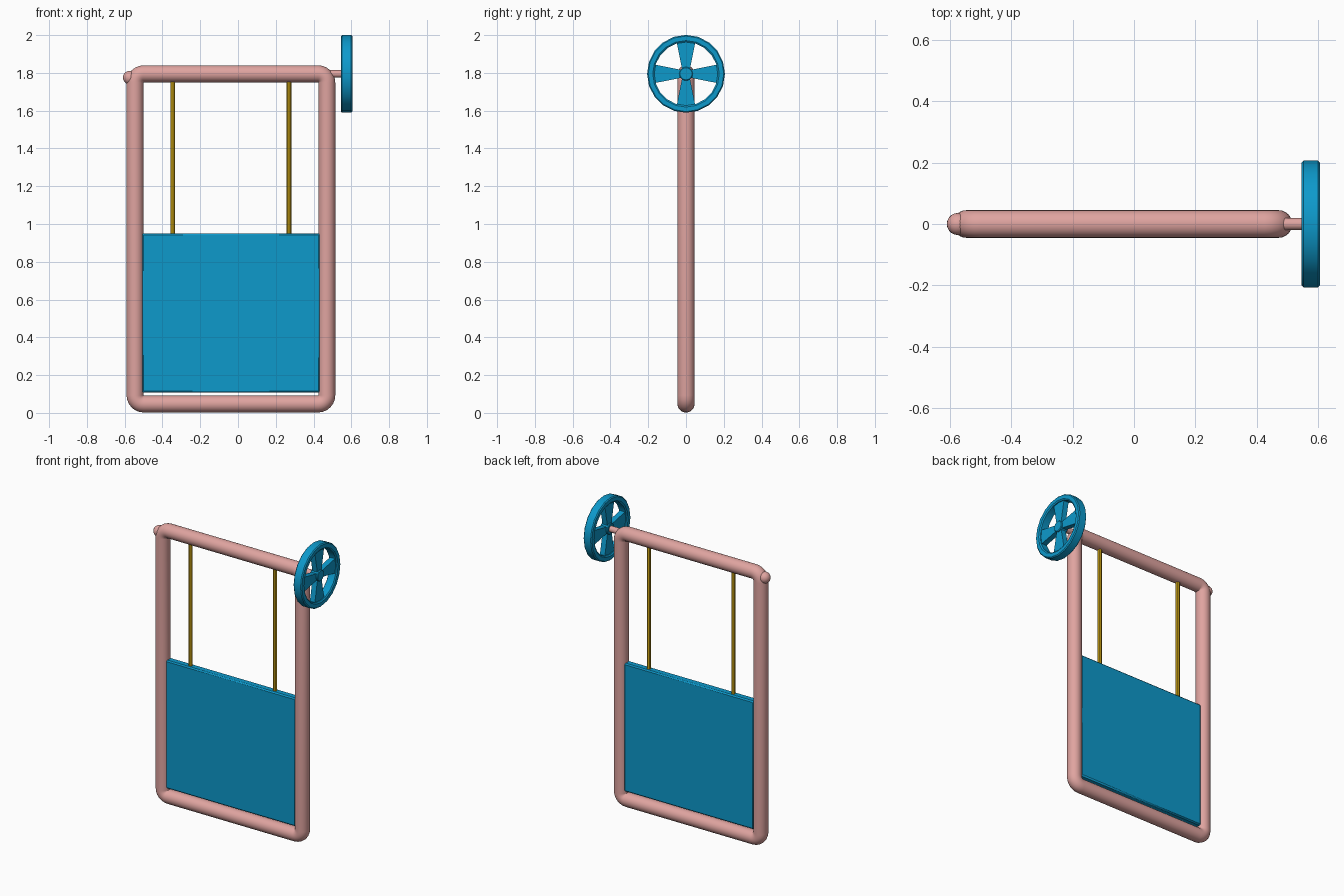
import bpy, bmesh
from math import cos, sin, pi, radians
from mathutils import Matrix, Vector

cube = bpy.data.objects.get("Cube")
if cube:
    bpy.data.objects.remove(cube, do_unlink=True)


def material(name, rgb):
    m = bpy.data.materials.new(name)
    m.use_nodes = True
    m.diffuse_color = (*rgb, 1)
    m.node_tree.nodes["Principled BSDF"].inputs["Base Color"].default_value = (*rgb, 1)
    return m


PINK = material("dusty pink", (0.74, 0.37, 0.35))
BLUE = material("bright blue", (0.004, 0.32, 0.60))
GOLD = material("golden yellow", (0.66, 0.40, 0.008))


def finish(name, bm, mat, bevel=0):
    bmesh.ops.recalc_face_normals(bm, faces=bm.faces[:])
    me = bpy.data.meshes.new(name)
    bm.to_mesh(me)
    bm.free()
    me.materials.append(mat)
    ob = bpy.data.objects.new(name, me)
    bpy.context.collection.objects.link(ob)
    bpy.ops.object.select_all(action='DESELECT')
    ob.select_set(True)
    bpy.context.view_layer.objects.active = ob
    bpy.ops.object.shade_smooth_by_angle(angle=radians(35))
    if bevel:
        mod = ob.modifiers.new("edge", 'BEVEL')
        mod.width = bevel
        mod.segments = 1
    return ob


def rod(name, mid, axis, radius, length, mat, sides, bevel=0):
    bm = bmesh.new()
    turn = Vector((0, 0, 1)).rotation_difference(Vector(axis)).to_matrix().to_4x4()
    bmesh.ops.create_cone(bm, cap_ends=True, segments=sides, radius1=radius,
                          radius2=radius, depth=length,
                          matrix=Matrix.Translation(mid) @ turn)
    return finish(name, bm, mat, bevel)


# Tubular frame: a round section swept along a rounded rectangle
LEFT, RIGHT, LOW, HIGH, TUBE = 0.47, -0.545, 0.047, 1.795, 0.045
BEND, STEPS, SIDES = 0.046, 6, 24
bm = bmesh.new()
rings = []
corners = [(LEFT, HIGH, 1, 1), (RIGHT, HIGH, -1, 1),
           (RIGHT, LOW, -1, -1), (LEFT, LOW, 1, -1)]
for k, (x, z, sx, sz) in enumerate(corners):
    for s in range(STEPS + 1):
        a = pi / 2 * (k + s / STEPS)
        out = Vector((cos(a), 0, sin(a)))
        mid = Vector((x - sx * BEND, 0, z - sz * BEND)) + out * BEND
        rings.append([bm.verts.new(mid + out * TUBE * cos(t) + Vector((0, TUBE * sin(t), 0)))
                      for t in (2 * pi * i / SIDES for i in range(SIDES))])
for a, b in zip(rings, rings[1:] + rings[:1]):
    for i in range(SIDES):
        j = (i + 1) % SIDES
        bm.faces.new((a[i], a[j], b[j], b[i]))
finish("tube_frame", bm, PINK)

# Sliding gate panel
bm = bmesh.new()
bmesh.ops.create_cube(bm, size=1, matrix=Matrix.Translation((-0.037, 0, 0.529))
                      @ Matrix.Diagonal((0.945, 0.05, 0.844, 1)))
finish("gate_panel", bm, BLUE, 0.008)

# Hanging rods
for name, x in (("left_hanger", 0.27), ("right_hanger", -0.345)):
    rod(name, (x, 0, 1.355), (0, 0, 1), 0.0125, 0.83, GOLD, 8)

# Axle and rounded end knob
rod("axle", (0.51, 0, HIGH), (1, 0, 0), 0.02, 0.12, PINK, 16)
bm = bmesh.new()
bmesh.ops.create_uvsphere(bm, u_segments=20, v_segments=12, radius=0.036,
                          matrix=Matrix.Translation((-0.573, 0, 1.775)))
finish("end_knob", bm, PINK)

# Wheel rim: a chamfered section turned around the axle
WHEEL_X, RIM_SIDES = 0.575, 20
section = [(-0.03, 0.176), (-0.03, 0.2), (-0.024, 0.206), (0.024, 0.206),
           (0.03, 0.2), (0.03, 0.176), (0.024, 0.168), (-0.024, 0.168)]
bm = bmesh.new()
rings = []
for i in range(RIM_SIDES):
    a = 2 * pi * i / RIM_SIDES
    rings.append([bm.verts.new((WHEEL_X + x, r * cos(a), HIGH + r * sin(a)))
                  for x, r in section])
for a, b in zip(rings, rings[1:] + rings[:1]):
    for i in range(len(section)):
        j = (i + 1) % len(section)
        bm.faces.new((a[i], a[j], b[j], b[i]))
finish("wheel_rim", bm, BLUE)

# Four flared spokes
bm = bmesh.new()
for k in range(4):
    turn = Matrix.Rotation(k * pi / 2, 3, 'X')
    base = [bm.verts.new(Vector((WHEEL_X - 0.018, 0, HIGH)) + turn @ Vector((0, y, r)))
            for y, r in ((-0.02, 0.02), (0.02, 0.02), (0.05, 0.172), (-0.05, 0.172))]
    face = bm.faces.new(base)
    new = bmesh.ops.extrude_face_region(bm, geom=[face], use_keep_orig=True)["geom"]
    bmesh.ops.translate(bm, vec=(0.036, 0, 0),
                        verts=[g for g in new if isinstance(g, bmesh.types.BMVert)])
finish("wheel_spokes", bm, BLUE)

# Hub
rod("wheel_hub", (WHEEL_X, 0, HIGH), (1, 0, 0), 0.036, 0.056, BLUE, 20, 0.004)
